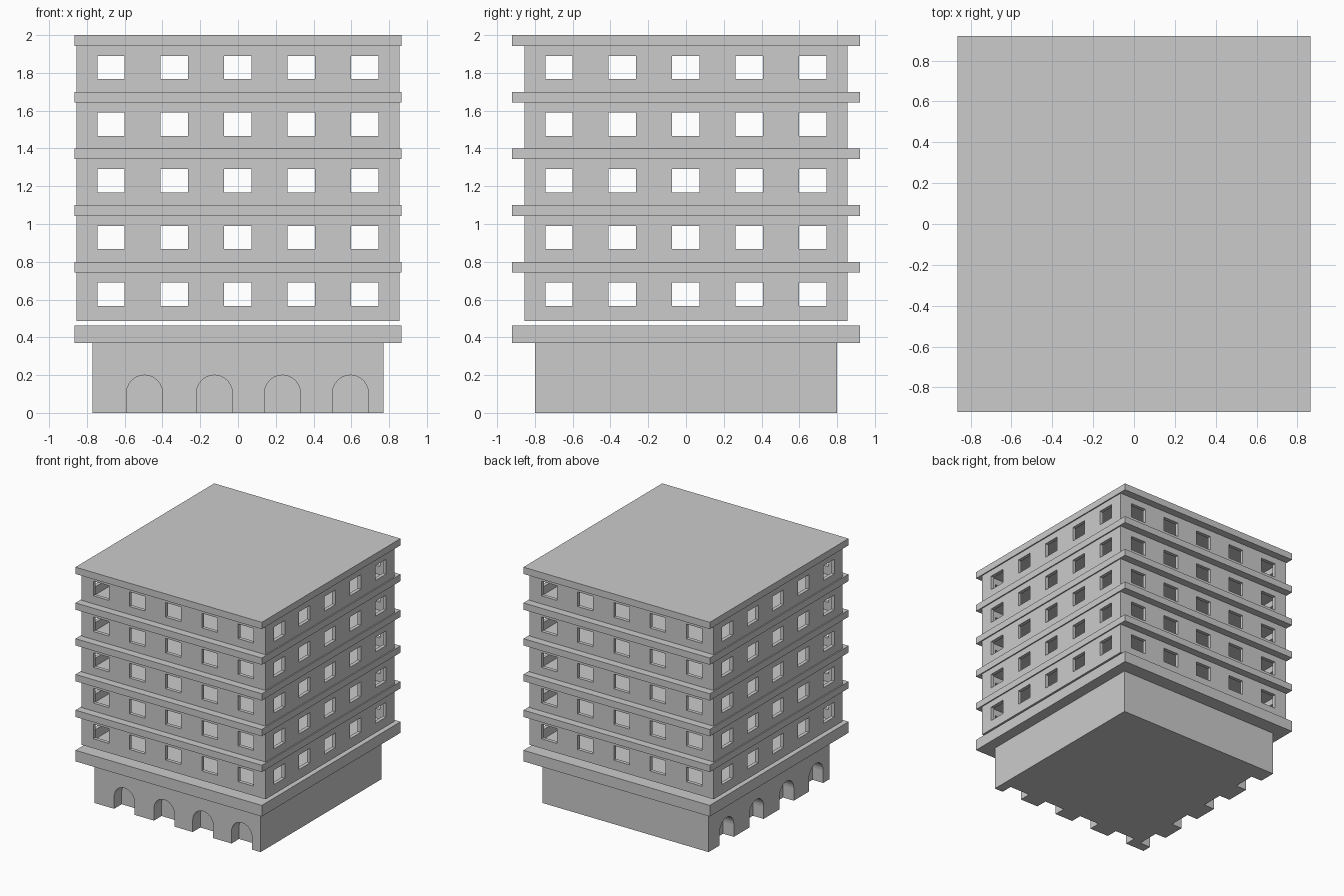
import bpy, bmesh, math
from mathutils import Matrix, Vector

if "Cube" in bpy.data.objects:
    bpy.data.objects.remove(bpy.data.objects["Cube"])


def add_box(bm, lo, hi):
    size = [h - l for l, h in zip(lo, hi)]
    mid = [(h + l) / 2 for l, h in zip(lo, hi)]
    bmesh.ops.create_cube(bm, size=1, matrix=Matrix.Translation(mid) @ Matrix.Diagonal((*size, 1)))


def finish(name, bm):
    bmesh.ops.recalc_face_normals(bm, faces=bm.faces)
    me = bpy.data.meshes.new(name)
    bm.to_mesh(me)
    bm.free()
    ob = bpy.data.objects.new(name, me)
    bpy.context.collection.objects.link(ob)
    return ob


def boxes(name, *pairs):
    bm = bmesh.new()
    for lo, hi in pairs:
        add_box(bm, lo, hi)
    return finish(name, bm)


def cut(ob, cutter):
    cutter.hide_render = True
    mod = ob.modifiers.new("cut", 'BOOLEAN')
    mod.operation = 'DIFFERENCE'
    mod.solver = 'EXACT'
    mod.object = cutter
    bpy.context.view_layer.objects.active = ob
    bpy.ops.object.modifier_apply(modifier=mod.name)
    bpy.data.objects.remove(cutter)


def stack(ob):
    # Repeat one storey upwards
    mod = ob.modifiers.new("storeys", 'ARRAY')
    mod.count = 5
    mod.use_relative_offset = False
    mod.use_constant_offset = True
    mod.constant_offset_displace = (0, 0, 0.3)


def arch_cutter(centres, wall, place):
    # Arched niche profiles, extruded inward from the wall plane
    r, spring, depth = 0.095, 0.105, 0.1
    bm = bmesh.new()
    for c in centres:
        pts = [(c - r, -0.05)]
        pts += [(c - r * math.cos(math.pi * i / 12), spring + r * math.sin(math.pi * i / 12))
                for i in range(13)]
        pts += [(c + r, -0.05)]
        face = bm.faces.new([bm.verts.new(place(wall - 0.05, u, z)) for u, z in pts])
        ext = bmesh.ops.extrude_face_region(bm, geom=[face])
        step = Vector(place(wall + depth, 0, 0)) - Vector(place(wall - 0.05, 0, 0))
        bmesh.ops.translate(bm, vec=step, verts=[v for v in ext["geom"]
                                                 if isinstance(v, bmesh.types.BMVert)])
    return finish("arch_cutter", bm)


# Ground floor block with arched niches on the front and left sides
base = boxes("ground_floor", ((-0.77, -0.8, 0), (0.77, 0.8, 0.37)))
cut(base, arch_cutter((-0.495, -0.125, 0.235, 0.595), -0.8, lambda d, u, z: (u, d, z)))
cut(base, arch_cutter((0.56, 0.165, -0.235, -0.625), -0.77, lambda d, u, z: (d, u, z)))

# Slab over the ground floor
boxes("podium_slab", ((-0.865, -0.92, 0.37), (0.865, 0.92, 0.463)))

# Hollow storey walls with windows on all four sides
W, T = 0.855, 0.03
walls = boxes("storey_walls", ((-W, -W, 0.487), (W, W, 0.745)))
cut(walls, boxes("hollow_cutter", ((T - W, T - W, 0.4), (W - T, W - T, 0.8))))
spots = [-0.673 + 0.336 * i for i in range(5)]
h = 0.072
cut(walls, boxes("window_cutter_y", *[((c - h, -1, 0.567), (c + h, 1, 0.69)) for c in spots]))
cut(walls, boxes("window_cutter_x", *[((-1, c - h, 0.567), (1, c + h, 0.69)) for c in spots]))
stack(walls)

# Overhanging floor slabs, the last one being the roof
stack(boxes("floor_slabs", ((-0.865, -0.92, 0.743), (0.865, 0.92, 0.80))))
